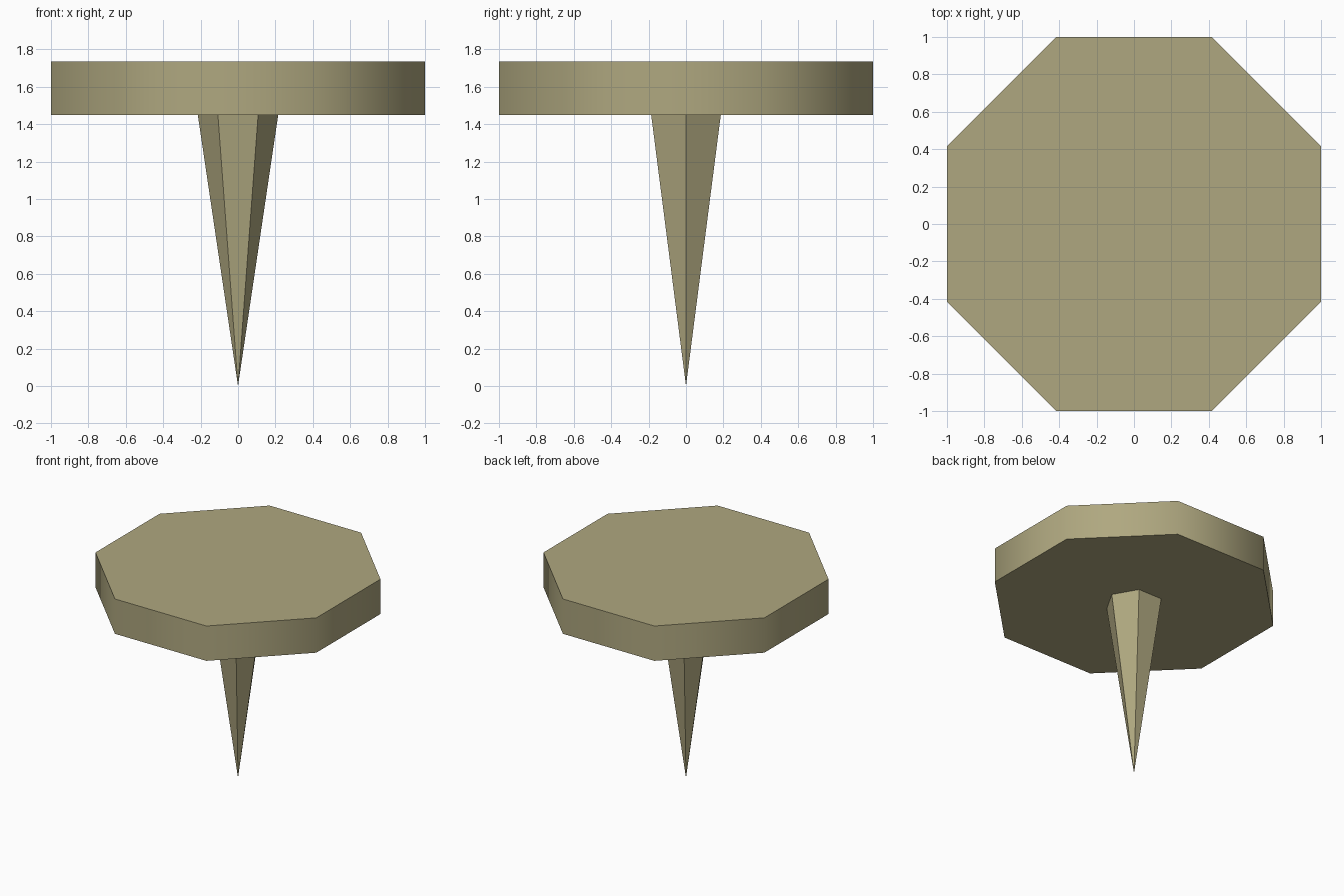
import bpy, bmesh, math

if "Cube" in bpy.data.objects:
    bpy.data.objects.remove(bpy.data.objects["Cube"])

mat = bpy.data.materials.new("khaki")
mat.diffuse_color = (0.43, 0.39, 0.215, 1)
mat.use_nodes = True
mat.node_tree.nodes["Principled BSDF"].inputs["Base Color"].default_value = mat.diffuse_color


def ring(bm, sides, radius, z, offset):
    """Horizontal polygon of vertices, first one at angle offset from +x."""
    return [bm.verts.new((radius * math.cos(offset + math.tau * i / sides),
                          radius * math.sin(offset + math.tau * i / sides), z))
            for i in range(sides)]


def finish(name, bm, smooth):
    bmesh.ops.recalc_face_normals(bm, faces=bm.faces)
    # smooth walls, with crisp edges around the flat caps
    for f in bm.faces:
        f.smooth = smooth
    for e in bm.edges:
        if e.calc_face_angle(0) > math.radians(50):
            e.smooth = False
    mesh = bpy.data.meshes.new(name)
    bm.to_mesh(mesh)
    bm.free()
    mesh.materials.append(mat)
    obj = bpy.data.objects.new(name, mesh)
    bpy.context.collection.objects.link(obj)
    return obj


# Octagonal head: flat-to-flat width of 2
bm = bmesh.new()
radius = 1 / math.cos(math.pi / 8)
low = ring(bm, 8, radius, 1.45, math.pi / 8)
high = ring(bm, 8, radius, 1.735, math.pi / 8)
bm.faces.new(low)
bm.faces.new(high)
for i in range(8):
    j = (i + 1) % 8
    bm.faces.new((low[i], low[j], high[j], high[i]))
finish("head", bm, True)

# Six-sided spike with its point on the ground
bm = bmesh.new()
base = ring(bm, 6, 0.215, 1.45, 0)
tip = bm.verts.new((0, 0, 0))
bm.faces.new(base)
for i in range(6):
    bm.faces.new((base[i], base[(i + 1) % 6], tip))
finish("spike", bm, False)
